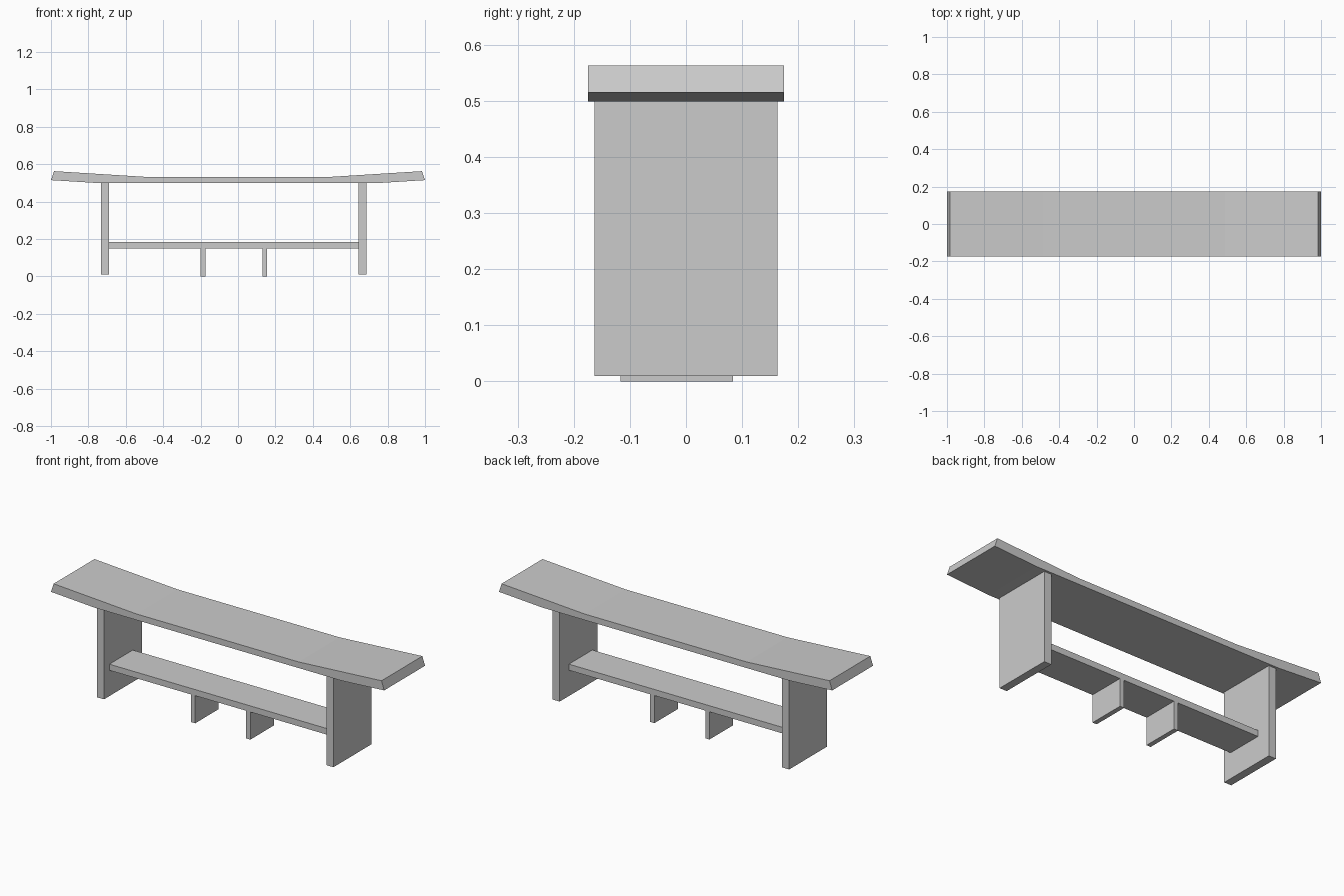
import bpy, bmesh

if "Cube" in bpy.data.objects:
    bpy.data.objects.remove(bpy.data.objects["Cube"])


def make_object(name, bm):
    bmesh.ops.recalc_face_normals(bm, faces=bm.faces[:])
    mesh = bpy.data.meshes.new(name)
    bm.to_mesh(mesh)
    bm.free()
    obj = bpy.data.objects.new(name, mesh)
    bpy.context.collection.objects.link(obj)
    return obj


def box(name, x, y, z):
    """Box given by its (min, max) range on each axis."""
    bm = bmesh.new()
    bmesh.ops.create_cube(bm, size=1)
    for v in bm.verts:
        v.co = [r[0] if c < 0 else r[1] for c, r in zip(v.co, (x, y, z))]
    return make_object(name, bm)


# Bench top: flat in the middle, ends tilting upward, extruded along y
half = [(0.742, 0.499), (1.0, 0.515), (0.984, 0.563), (0.487, 0.532)]
profile = half + [(-x, z) for x, z in reversed(half)]
bm = bmesh.new()
face = bm.faces.new([bm.verts.new((x, -0.175, z)) for x, z in profile])
ext = bmesh.ops.extrude_face_region(bm, geom=[face])
for v in ext["geom"]:
    if isinstance(v, bmesh.types.BMVert):
        v.co.y = 0.175
make_object("bench_top", bm)

# Wide panel legs under the top
for side, x in (("left", (-0.733, -0.69)), ("right", (0.644, 0.687))):
    box(side + "_leg", x, (-0.163, 0.163), (0.01, 0.499))

# Low shelf between the legs
shelf_y = (-0.117, 0.084)
box("shelf", (-0.69, 0.644), shelf_y, (0.15, 0.183))

# Small feet supporting the shelf
for side, x in (("left", -0.2), ("right", 0.131)):
    box(side + "_shelf_foot", (x, x + 0.025), shelf_y, (0, 0.15))
